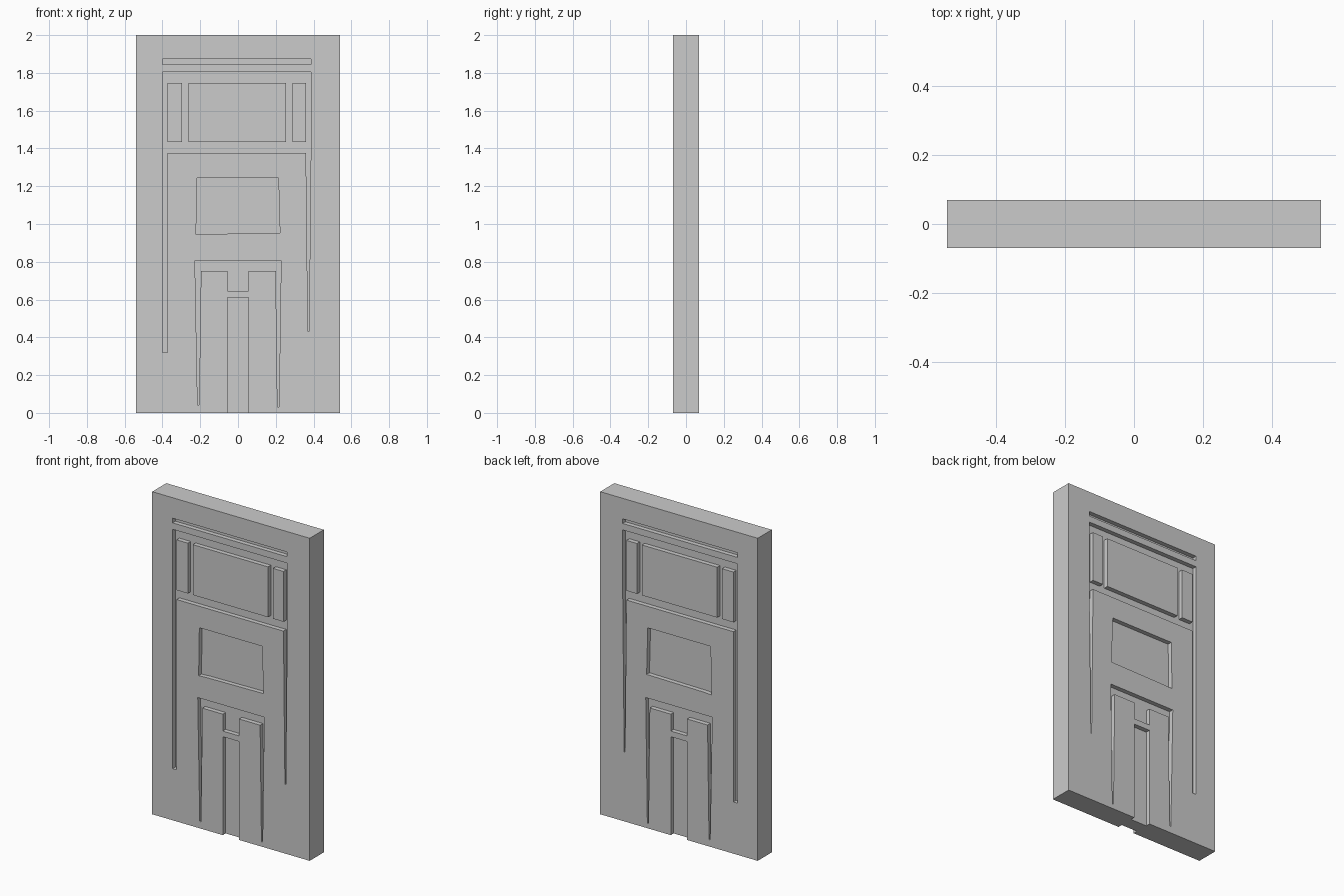
import bpy, bmesh

if "Cube" in bpy.data.objects:
    bpy.data.objects.remove(bpy.data.objects["Cube"])

HALF_W, HALF_T, HEIGHT, DEPTH = 0.54, 0.069, 2.0, 0.028

grey = bpy.data.materials.new("plain grey")
grey.use_nodes = True
colour = (0.6, 0.6, 0.6, 1)
grey.diffuse_color = colour
grey.node_tree.nodes["Principled BSDF"].inputs["Base Color"].default_value = colour


def rect(x0, x1, z0, z1):
    return [(x0, z0), (x1, z0), (x1, z1), (x0, z1)]


def add_prism(bm, outline, y0, y1):
    """Extrude an x-z outline from y0 to y1."""
    face = bm.faces.new([bm.verts.new((x, y0, z)) for x, z in outline])
    new = bmesh.ops.extrude_face_region(bm, geom=[face])["geom"]
    verts = [v for v in new if isinstance(v, bmesh.types.BMVert)]
    bmesh.ops.translate(bm, verts=verts, vec=(0, y1 - y0, 0))


def make_object(name, prisms):
    bm = bmesh.new()
    for outline, y0, y1 in prisms:
        add_prism(bm, outline, y0, y1)
    bmesh.ops.recalc_face_normals(bm, faces=bm.faces)
    mesh = bpy.data.meshes.new(name)
    bm.to_mesh(mesh)
    bm.free()
    mesh.materials.append(grey)
    obj = bpy.data.objects.new(name, mesh)
    bpy.context.collection.objects.link(obj)
    return obj


# Recess outlines, carved into both faces
top_bar = rect(-0.40, 0.386, 1.844, 1.873)
upper_frame = [(-0.40, 1.804), (-0.40, 0.32), (-0.373, 0.32), (-0.373, 1.376),
               (0.36, 1.376), (0.37, 0.43), (0.376, 0.43), (0.386, 1.42),
               (0.386, 1.804)]
middle_box = [(-0.217, 1.243), (-0.222, 0.944), (-0.161, 0.947),
              (0.222, 0.952), (0.214, 1.243)]
lower_frame = [(-0.228, 0.807), (-0.214, 0.042), (-0.206, 0.042), (-0.196, 0.75),
               (-0.056, 0.75), (-0.056, 0.645), (0.056, 0.645), (0.056, 0.75),
               (0.2, 0.75), (0.209, 0.03), (0.217, 0.03), (0.228, 0.807)]
centre_slot = rect(-0.056, 0.056, -0.05, 0.61)

slab = make_object("door_slab", [(rect(-HALF_W, HALF_W, 0, HEIGHT), -HALF_T, HALF_T)])
cuts = []
for outline in (top_bar, upper_frame, middle_box, lower_frame, centre_slot):
    for side in (-1, 1):
        cuts.append((outline, side * (HALF_T - DEPTH), side * (HALF_T + 0.05)))
cutter = make_object("recess_cutter", cuts)
cutter.hide_render = True

# Cut the recesses, keep the result and drop the cutter
mod = slab.modifiers.new("recesses", "BOOLEAN")
mod.operation = "DIFFERENCE"
mod.solver = "EXACT"
mod.object = cutter
depsgraph = bpy.context.evaluated_depsgraph_get()
carved = bpy.data.meshes.new_from_object(slab.evaluated_get(depsgraph))
slab.modifiers.clear()
slab.data = carved
bpy.data.objects.remove(cutter)

# Raised panels inside the upper frame, flush with both faces
for name, x0, x1 in (("right_panel", -0.373, -0.296),
                     ("window_panel", -0.262, 0.254),
                     ("left_panel", 0.288, 0.36)):
    make_object(name, [(rect(x0, x1, 1.434, 1.746), -HALF_T, HALF_T)])
